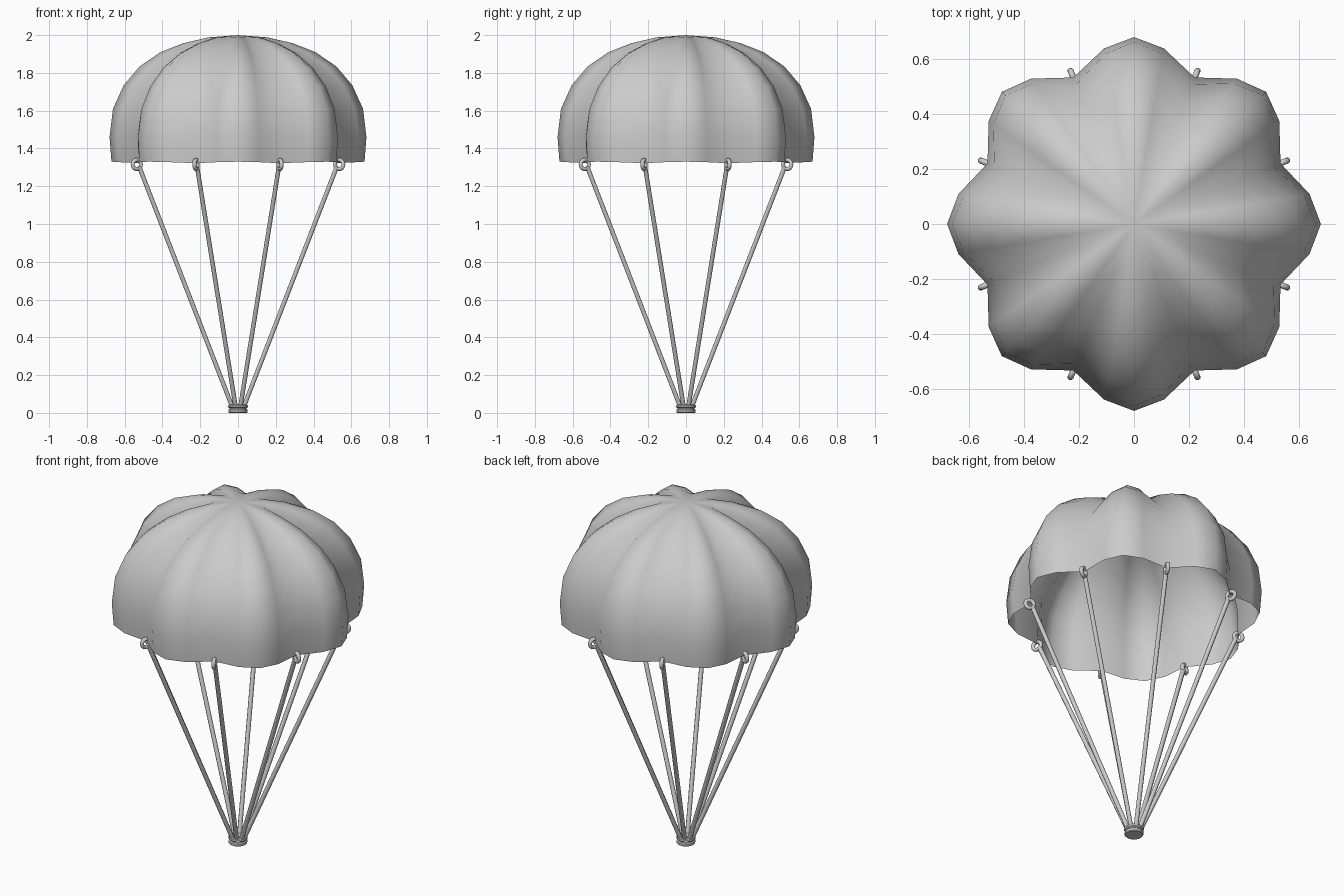
import bpy, bmesh, math
from mathutils import Vector, Matrix

cube = bpy.data.objects.get("Cube")
if cube:
    bpy.data.objects.remove(cube, do_unlink=True)

LOBES = 8
STEP = math.tau / LOBES

grey = bpy.data.materials.new("plain grey")
grey.use_nodes = True
grey.diffuse_color = (0.6, 0.6, 0.6, 1)
grey.node_tree.nodes["Principled BSDF"].inputs["Base Color"].default_value = (0.6, 0.6, 0.6, 1)


def finish(name, bm, angle):
    bmesh.ops.recalc_face_normals(bm, faces=bm.faces)
    mesh = bpy.data.meshes.new(name)
    bm.to_mesh(mesh)
    bm.free()
    mesh.materials.append(grey)
    ob = bpy.data.objects.new(name, mesh)
    bpy.context.collection.objects.link(ob)
    bpy.ops.object.select_all(action='DESELECT')
    ob.select_set(True)
    bpy.context.view_layer.objects.active = ob
    bpy.ops.object.shade_smooth_by_angle(angle=math.radians(angle))
    return ob


def bridge(bm, a, b):
    n = len(a)
    for i in range(n):
        bm.faces.new((a[i], a[(i + 1) % n], b[(i + 1) % n], b[i]))


# Canopy: ridge and valley profiles (radius, height), blended round each lobe
ridge = [(.67, 1.33), (.68, 1.46), (.662, 1.61), (.605, 1.735),
         (.52, 1.835), (.41, 1.91), (.29, 1.957), (.155, 1.988)]
valley = [(.572, 1.322), (.577, 1.46), (.55, 1.60), (.485, 1.72),
          (.395, 1.82), (.29, 1.898), (.2, 1.95), (.125, 1.985)]
blend = [(0, 0), (.215, .31), (.5, 1), (.785, .31)]   # (lobe fraction, valley amount)
bm = bmesh.new()
rings = []
for top, low in zip(ridge, valley):
    ring = []
    for k in range(LOBES):
        for part, mix in blend:
            a = (k + part) * STEP
            r, z = Vector(top).lerp(Vector(low), mix)
            ring.append(bm.verts.new((r * math.cos(a), r * math.sin(a), z)))
    rings.append(ring)
for a, b in zip(rings, rings[1:]):
    bridge(bm, a, b)
crown = bm.verts.new((0, 0, 2))
last = rings[-1]
for i in range(len(last)):
    bm.faces.new((last[i], last[(i + 1) % len(last)], crown))
finish("canopy", bm, 80)


# Eyelet rings and cords, one pair at each valley of the hem
def torus(bm, center, tangent, major, minor, n=14, m=8):
    radial = tangent.cross(Vector((0, 0, 1)))
    loops = []
    for i in range(n):
        a = math.tau * i / n
        out = radial * math.cos(a) + Vector((0, 0, math.sin(a)))
        loops.append([bm.verts.new(center + out * (major + minor * math.cos(b)) + tangent * minor * math.sin(b))
                      for b in (math.tau * j / m for j in range(m))])
    for i in range(n):
        bridge(bm, loops[i], loops[(i + 1) % n])


for k in range(LOBES):
    a = (k + .5) * STEP
    out = Vector((math.cos(a), math.sin(a), 0))
    tangent = Vector((-math.sin(a), math.cos(a), 0))
    bm = bmesh.new()
    torus(bm, out * .58 + Vector((0, 0, 1.315)), tangent, .024, .011)
    finish(f"hem_ring_{k + 1}", bm, 60)

    top, low = out * .567 + Vector((0, 0, 1.305)), out * .032 + Vector((0, 0, .03))
    axis = top - low
    bm = bmesh.new()
    bmesh.ops.create_cone(bm, cap_ends=True, segments=8, radius1=.0125, radius2=.0125, depth=axis.length,
                          matrix=Matrix.Translation((top + low) / 2) @ axis.to_track_quat('Z', 'Y').to_matrix().to_4x4())
    finish(f"cord_{k + 1}", bm, 60)

# Grooved collar gathering the cords
bm = bmesh.new()
loops = []
for r, z in [(.046, 0), (.05, .004), (.05, .016), (.045, .021), (.045, .025),
             (.052, .03), (.052, .04), (.046, .045)]:
    loops.append([bm.verts.new((r * math.cos(t), r * math.sin(t), z))
                  for t in (math.tau * i / 16 for i in range(16))])
for a, b in zip(loops, loops[1:]):
    bridge(bm, a, b)
bm.faces.new(loops[0])
bm.faces.new(loops[-1])
finish("collar", bm, 40)
